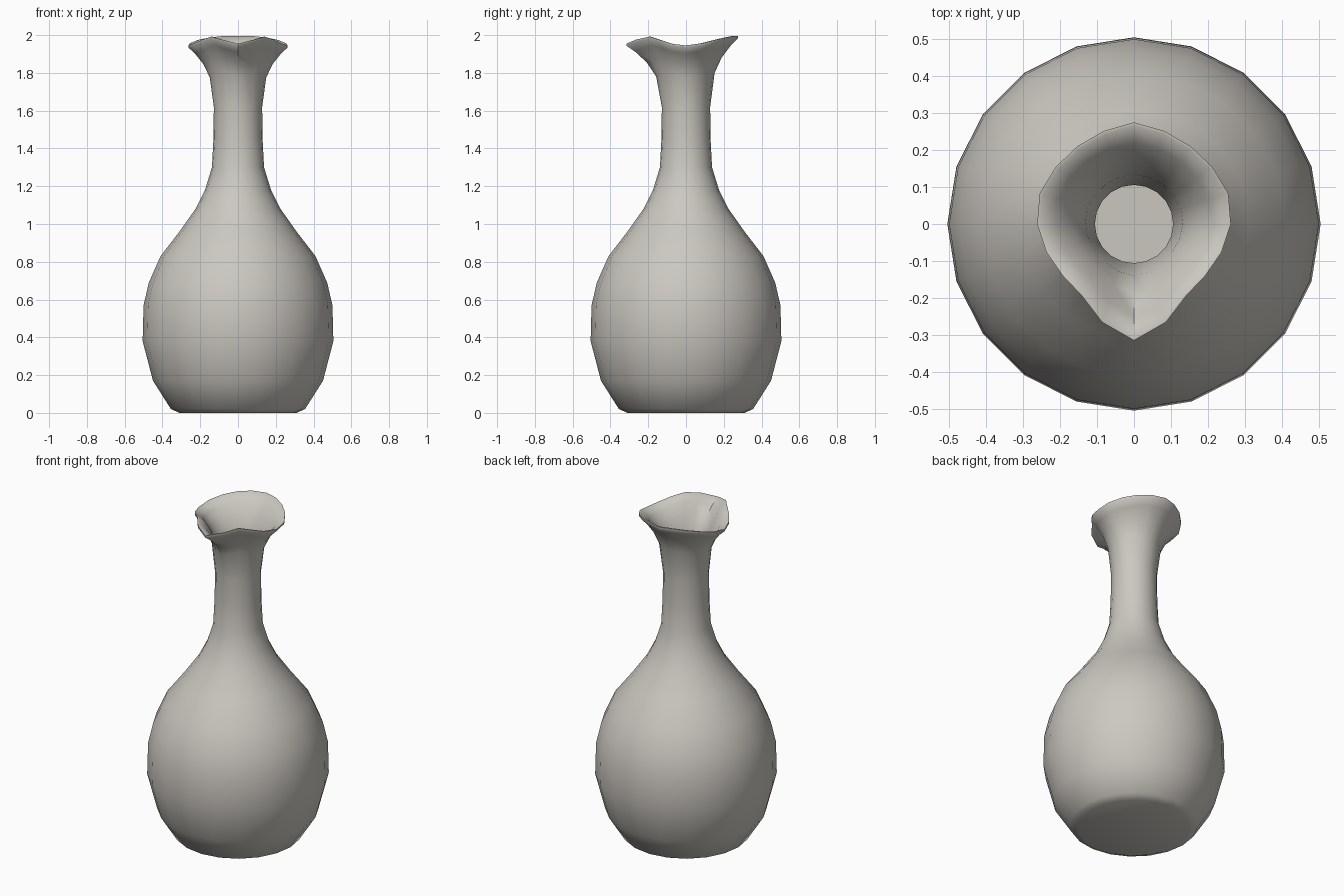
import bpy, bmesh, math

cube = bpy.data.objects.get("Cube")
if cube:
    bpy.data.objects.remove(cube, do_unlink=True)

SIDES = 20
WALL = 0.022

# Body and neck outline: radius, height
OUTLINE = [(0.31, 0), (0.355, 0.02), (0.45, 0.17), (0.505, 0.38), (0.5, 0.57),
           (0.472, 0.69), (0.41, 0.83), (0.31, 0.96), (0.225, 1.08),
           (0.175, 1.18), (0.138, 1.3), (0.13, 1.45), (0.128, 1.62)]
# Flared lip: angle from the back, radius, height
LIP = [(0, 0.275, 1.995), (19, 0.264, 1.995), (47, 0.258, 1.982),
       (67, 0.27, 1.96), (90, 0.262, 1.945), (109, 0.248, 1.955),
       (135, 0.233, 1.985), (148, 0.243, 1.995), (170, 0.3, 1.965),
       (180, 0.315, 1.955)]


def lip_at(angle):
    for (a, r, z), (b, s, w) in zip(LIP, LIP[1:]):
        if angle <= b + 0.001:
            t = (angle - a) / (b - a)
            return r + (s - r) * t, z + (w - z) * t


def ring(bm, radius_height):
    verts = []
    for i in range(SIDES):
        turn = 360 * i / SIDES
        r, z = radius_height(min(turn, 360 - turn))
        a = math.radians(turn)
        verts.append(bm.verts.new((r * math.sin(a), r * math.cos(a), z)))
    return verts


def plain(r, z):
    return lambda angle: (r, z)


def flare(spread, rise, inset=0.0, drop=0.0):
    # Blend from the round neck into the wavy lip
    def shape(angle):
        r, z = lip_at(angle)
        return (0.128 + (r - 0.128) * spread - inset,
                1.62 + (z - 1.62) * rise - drop)
    return shape


# Outer wall, lip and inner wall form one closed skin
FLARES = [(0.16, 0.48), (0.42, 0.7), (0.75, 0.87)]
shapes = [plain(r, z) for r, z in OUTLINE]
shapes += [flare(s, h) for s, h in FLARES]
shapes += [flare(1, 0.965), flare(1, 1), flare(0.93, 1)]
shapes += [flare(s, h, WALL * 0.8, -0.012) for s, h in reversed(FLARES)]
shapes += [plain(r - WALL, max(z, 0.03)) for r, z in reversed(OUTLINE[1:])]

bm = bmesh.new()
rings = [ring(bm, shape) for shape in shapes]
for low, high in zip(rings, rings[1:]):
    for i in range(SIDES):
        j = (i + 1) % SIDES
        bm.faces.new((low[i], low[j], high[j], high[i]))
bm.faces.new(rings[0])
bm.faces.new(rings[-1])
bmesh.ops.recalc_face_normals(bm, faces=bm.faces)
mesh = bpy.data.meshes.new("vase")
bm.to_mesh(mesh)
bm.free()

# Glazed clay colour
clay = bpy.data.materials.new("warm grey clay")
clay.use_nodes = True
colour = (0.6, 0.575, 0.53, 1)
clay.diffuse_color = colour
clay.node_tree.nodes["Principled BSDF"].inputs["Base Color"].default_value = colour
mesh.materials.append(clay)

vase = bpy.data.objects.new("vase", mesh)
bpy.context.collection.objects.link(vase)
bpy.context.view_layer.objects.active = vase
vase.select_set(True)
bpy.ops.object.shade_smooth_by_angle(angle=math.radians(50))
